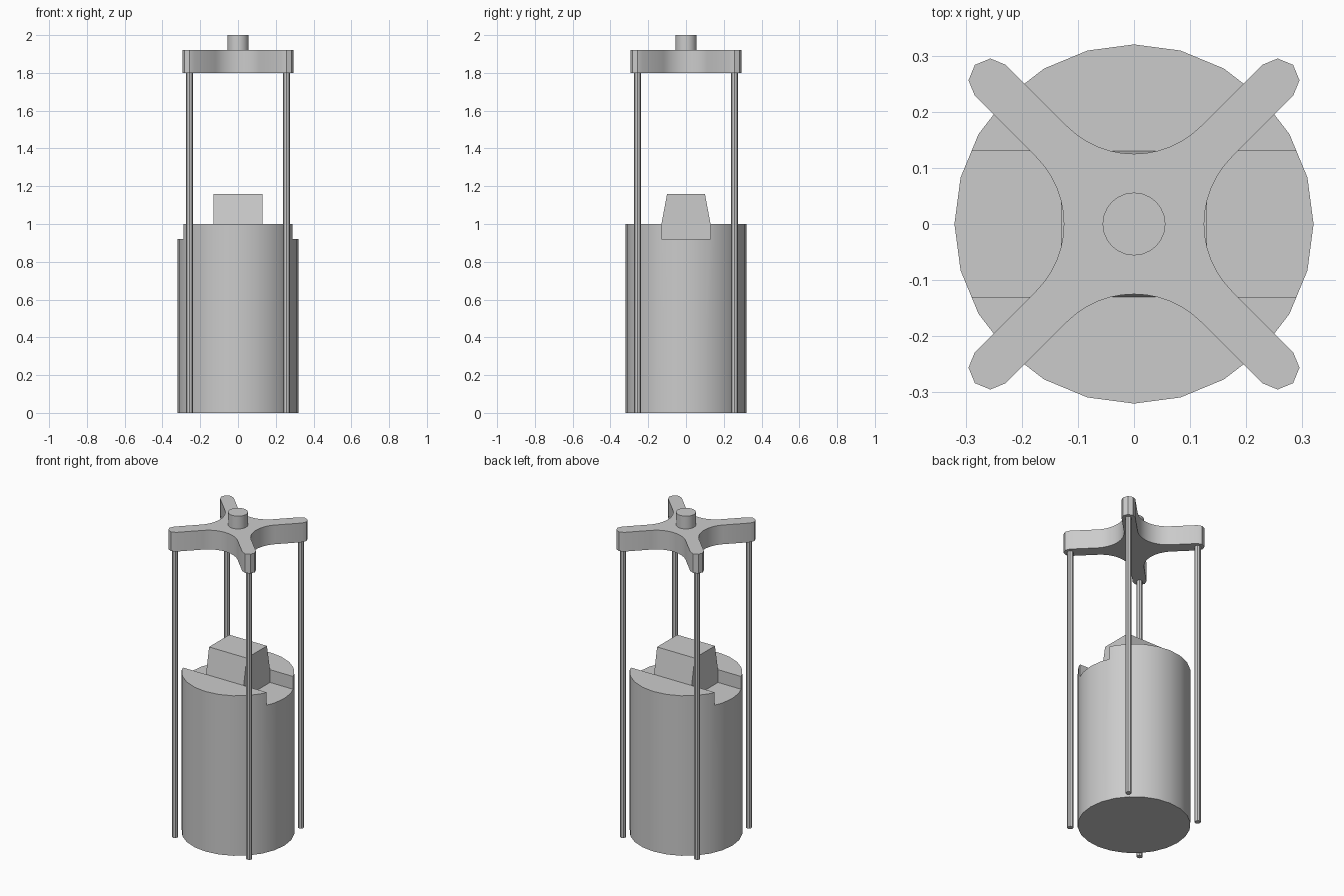
import bpy, bmesh
from math import sin, cos, pi, radians, sqrt
from mathutils import Matrix, Vector

cube = bpy.data.objects.get("Cube")
if cube:
    bpy.data.objects.remove(cube, do_unlink=True)

grey = bpy.data.materials.new("plain grey")
grey.use_nodes = True
grey.diffuse_color = (0.6, 0.6, 0.6, 1)
grey.node_tree.nodes["Principled BSDF"].inputs["Base Color"].default_value = (0.6, 0.6, 0.6, 1)


def prism(name, outline, low, high, matrix=Matrix()):
    """Extrude a flat counter-clockwise outline from low to high."""
    bm = bmesh.new()
    face = bm.faces.new([bm.verts.new((x, y, low)) for x, y in outline])
    top = bmesh.ops.extrude_face_region(bm, geom=[face])["geom"]
    bmesh.ops.translate(bm, vec=(0, 0, high - low),
                        verts=[v for v in top if isinstance(v, bmesh.types.BMVert)])
    bm.transform(matrix)
    bmesh.ops.recalc_face_normals(bm, faces=bm.faces)
    mesh = bpy.data.meshes.new(name)
    bm.to_mesh(mesh)
    bm.free()
    mesh.materials.append(grey)
    obj = bpy.data.objects.new(name, mesh)
    bpy.context.collection.objects.link(obj)
    return obj


def arc(cx, cy, r, start, end, steps):
    angles = [radians(start + (end - start) * i / steps) for i in range(steps + 1)]
    return [(cx + r * cos(a), cy + r * sin(a)) for a in angles]


def circle(r, sides, cx=0, cy=0):
    return arc(cx, cy, r, 0, 360, sides)[:-1]


def smooth(obj):
    bpy.ops.object.select_all(action="DESELECT")
    obj.select_set(True)
    bpy.context.view_layer.objects.active = obj
    bpy.ops.object.shade_smooth_by_angle(angle=radians(30))


# Round body with a slot across its top
body = prism("body", circle(0.32, 24), 0, 1)
slot = prism("slot_cutter", [(-0.5, -0.13), (0.5, -0.13), (0.5, 0.13), (-0.5, 0.13)], 0.92, 1.2)
slot.hide_render = True
cut = body.modifiers.new("slot", "BOOLEAN")
cut.operation = "DIFFERENCE"
cut.object = slot
bpy.context.view_layer.objects.active = body
bpy.ops.object.modifier_apply(modifier=cut.name)
bpy.data.objects.remove(slot, do_unlink=True)
smooth(body)

# Tapered block seated in the slot: profile in y and z, extruded along x
profile = [(-0.13, 0.92), (0.13, 0.92), (0.13, 1.0), (0.1, 1.16), (-0.1, 1.16), (-0.13, 1.0)]
along_x = Matrix(((0, 0, 1, 0), (1, 0, 0, 0), (0, 1, 0, 0), (0, 0, 0, 1)))
prism("tapered_block", profile, -0.13, 0.13, along_x)

# Four-armed cross plate: a rounded tip and a fillet, repeated each quarter turn
reach, half_width, waist = 0.256, 0.039, 0.125
fillet = (waist - half_width * sqrt(2)) / (sqrt(2) - 1)
quarter = arc(reach, reach, half_width, -45, 135, 4)
quarter += arc(0, waist + fillet, fillet, -45, -135, 12)
outline = []
for k in range(4):
    turn = Matrix.Rotation(k * pi / 2, 2)
    outline += [tuple(turn @ Vector(p)) for p in quarter]
smooth(prism("cross_plate", outline, 1.8, 1.92))

# Knob on top
smooth(prism("knob", circle(0.056, 24), 1.92, 2))

# Four slim rods under the arm tips
for side, sx in (("left", 1), ("right", -1)):
    for end, sy in (("front", -1), ("back", 1)):
        prism(f"{end}_{side}_rod", circle(0.018, 8, sx * reach, sy * reach), 0, 1.8)
